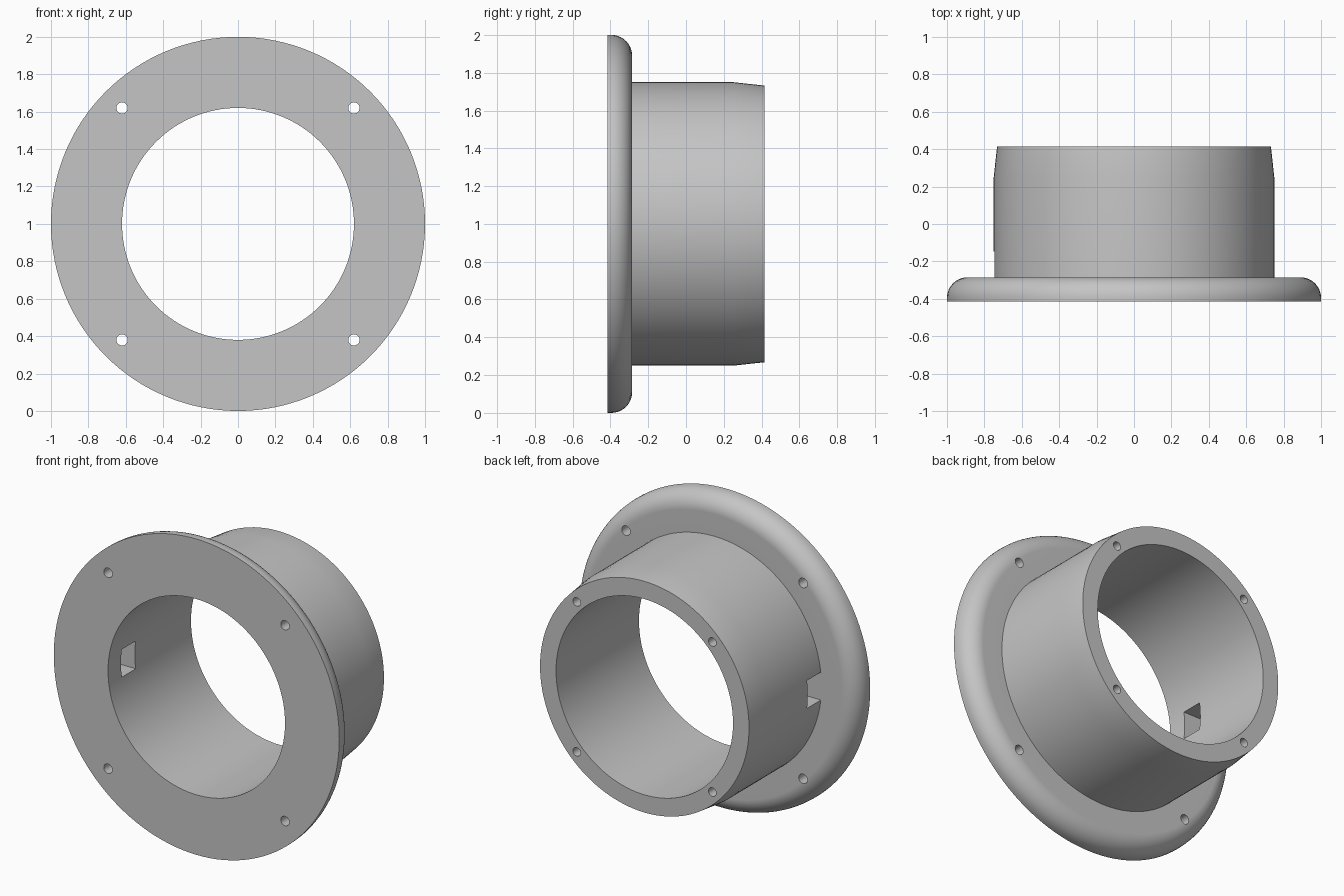
import bpy
import bmesh
from math import cos, sin, pi, radians
from mathutils import Matrix, Vector

cube = bpy.data.objects.get("Cube")
if cube:
    bpy.data.objects.remove(cube, do_unlink=True)

grey = bpy.data.materials.new("plain grey")
grey.use_nodes = True
colour = (0.56, 0.56, 0.56, 1)
grey.diffuse_color = colour
grey.node_tree.nodes["Principled BSDF"].inputs["Base Color"].default_value = colour

FRONT, FLANGE_BACK, BACK = -0.415, -0.285, 0.415
BORE, TUBE, FILLET = 0.62, 0.75, 0.11
SEGMENTS = 128


def make_object(name, bm):
    bmesh.ops.recalc_face_normals(bm, faces=bm.faces)
    mesh = bpy.data.meshes.new(name)
    bm.to_mesh(mesh)
    bm.free()
    mesh.materials.append(grey)
    obj = bpy.data.objects.new(name, mesh)
    bpy.context.collection.objects.link(obj)
    return obj


def revolve(name, profile):
    """Turn a closed (radius, y) profile about the y axis."""
    bm = bmesh.new()
    rings = []
    for i in range(SEGMENTS):
        a = 2 * pi * i / SEGMENTS
        rings.append([bm.verts.new((r * cos(a), y, 1 + r * sin(a))) for r, y in profile])
    n = len(profile)
    for i, ring in enumerate(rings):
        after = rings[(i + 1) % SEGMENTS]
        for j in range(n):
            k = (j + 1) % n
            bm.faces.new((ring[j], ring[k], after[k], after[j]))
    return make_object(name, bm)


def add_drill(bm, x, z, radius, y0, y1):
    place = Matrix.Translation((x, (y0 + y1) / 2, z)) @ Matrix.Rotation(pi / 2, 4, "X")
    bmesh.ops.create_cone(bm, cap_ends=True, segments=24, radius1=radius,
                          radius2=radius, depth=y1 - y0, matrix=place)


# Flange with a rounded back rim, joined to a slightly tapered tube
rim = [(1 - FILLET + FILLET * cos(t), FLANGE_BACK - FILLET + FILLET * sin(t))
       for t in (pi / 2 * i / 10 for i in range(11))]
profile = [(BORE, FRONT), (1, FRONT)] + rim + [
    (TUBE, FLANGE_BACK), (TUBE, 0.25), (0.732, BACK), (BORE, BACK)]
body = revolve("flanged_tube", profile)

# Screw holes: through the flange, and blind into the tube end
bm = bmesh.new()
for sx in (-1, 1):
    for sz in (-1, 1):
        add_drill(bm, sx * 0.62, 1 + sz * 0.62, 0.03, FRONT - 0.1, FLANGE_BACK + 0.1)
        add_drill(bm, sx * 0.475, 1 + sz * 0.475, 0.027, BACK - 0.25, BACK + 0.1)

# Side slot through the tube wall, against the flange
low, high = Vector((-0.757, FLANGE_BACK - 0.001, 0.912)), Vector((-0.5, -0.147, 1.088))
bmesh.ops.create_cube(bm, size=1, matrix=Matrix.Translation((low + high) / 2)
                      @ Matrix.Diagonal((high - low).to_4d()))
cutter = make_object("hole_and_slot_cutter", bm)
cutter.hide_render = True

# Cut, then even out the shading
cut = body.modifiers.new("holes", "BOOLEAN")
cut.operation = "DIFFERENCE"
cut.solver = "EXACT"
cut.object = cutter
bpy.ops.object.select_all(action="DESELECT")
bpy.context.view_layer.objects.active = body
body.select_set(True)
bpy.ops.object.modifier_apply(modifier=cut.name)
bpy.data.objects.remove(cutter, do_unlink=True)
bpy.ops.object.shade_smooth_by_angle(angle=radians(30))
weights = body.modifiers.new("even_shading", "WEIGHTED_NORMAL")
weights.keep_sharp = True
